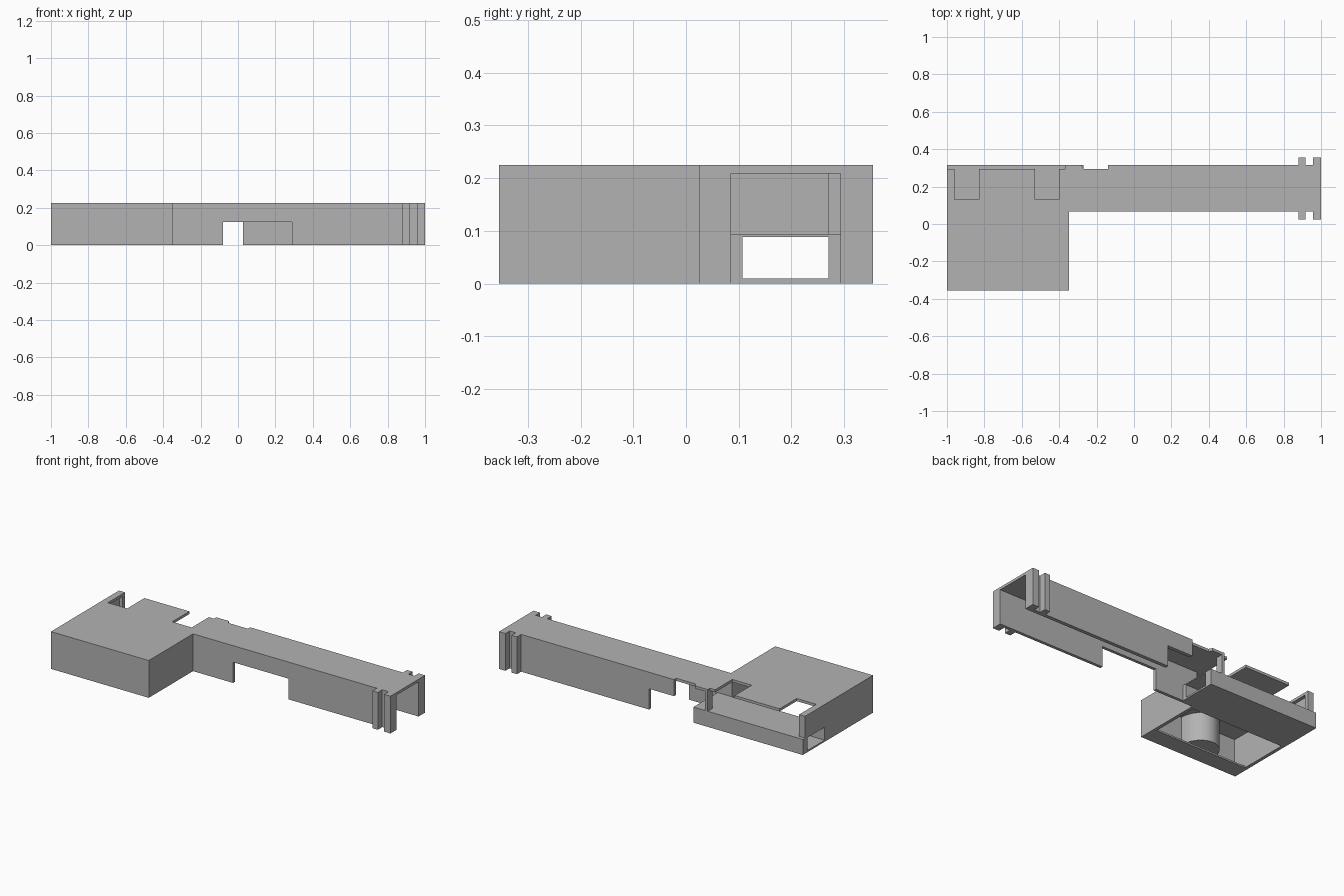
import bpy
import bmesh
import math

cube = bpy.data.objects.get("Cube")
if cube:
    bpy.data.objects.remove(cube, do_unlink=True)

grey = bpy.data.materials.new("plain grey")
grey.use_nodes = True
colour = (0.45, 0.45, 0.45, 1)
grey.diffuse_color = colour
grey.node_tree.nodes["Principled BSDF"].inputs["Base Color"].default_value = colour


def prism(name, outline, z0, z1):
    """Extrude an outline in the ground plane from z0 to z1."""
    bm = bmesh.new()
    face = bm.faces.new([bm.verts.new((x, y, z0)) for x, y in outline])
    ext = bmesh.ops.extrude_face_region(bm, geom=[face])
    for v in ext["geom"]:
        if isinstance(v, bmesh.types.BMVert):
            v.co.z = z1
    bmesh.ops.recalc_face_normals(bm, faces=bm.faces)
    mesh = bpy.data.meshes.new(name)
    bm.to_mesh(mesh)
    bm.free()
    mesh.materials.append(grey)
    obj = bpy.data.objects.new(name, mesh)
    bpy.context.collection.objects.link(obj)
    return obj


def box(name, x0, x1, y0, y1, z0, z1):
    return prism(name, [(x0, y0), (x1, y0), (x1, y1), (x0, y1)], z0, z1)


TOP, ROOF = 0.225, 0.209
FRONT, BACK = -0.355, 0.315
ARM_FRONT, ARM_IN, BACK_IN = 0.067, 0.085, 0.293
NECK, SLEEVE_END = -0.347, -0.27
CUT = 0.125

# Roof plate with the two notches and the shallow recess along the back
prism("roof", [
    (-1, FRONT), (NECK, FRONT), (NECK, ARM_FRONT), (1, ARM_FRONT), (1, BACK),
    (-0.14, BACK), (-0.14, BACK_IN), (SLEEVE_END, BACK_IN), (-0.28, BACK),
    (-0.365, BACK), (-0.365, BACK_IN), (-0.4, BACK_IN), (-0.4, 0.13),
    (-0.53, 0.13), (-0.53, BACK_IN), (-0.83, BACK_IN), (-0.83, 0.13),
    (-0.96, 0.13), (-0.96, BACK_IN), (-1, BACK_IN)], ROOF, TOP)

# Wide body walls and the strip of floor at the front
box("body_front_wall", -1, NECK, FRONT, -0.335, 0, ROOF)
box("body_left_wall", -0.367, NECK, -0.335, ARM_IN, 0, ROOF)
box("body_front_floor", -0.98, -0.367, -0.335, -0.25, 0, 0.01)

# Right wall with the sleeve window
box("body_right_wall", -1, -0.98, -0.335, 0.107, 0, ROOF)
box("window_header", -1, -0.98, 0.107, BACK_IN, 0.088, ROOF)
box("corner_post", -0.98, -0.96, 0.27, BACK_IN, 0.094, ROOF)

# Low hollow sleeve running along the back
box("sleeve_floor", -1, SLEEVE_END, ARM_IN, BACK, 0, 0.01)
box("sleeve_floor_lip", -0.98, -0.367, 0.05, ARM_IN, 0, 0.01)
box("sleeve_front_wall", -0.98, SLEEVE_END, ARM_IN, 0.107, 0.01, 0.088)
box("sleeve_back_wall", -1, SLEEVE_END, 0.27, BACK, 0.01, 0.088)
box("sleeve_deck", -0.98, SLEEVE_END, ARM_IN, BACK, 0.088, 0.094)
box("sleeve_deck_end", -1, -0.98, BACK_IN, BACK, 0.088, 0.094)
box("neck_post", -0.365, NECK, 0.27, BACK, 0.094, ROOF)

# Rounded boss inside the body, against the front wall
arc = [(-0.72 + 0.11 * math.cos(math.pi * i / 24),
        -0.335 + 0.13 * math.sin(math.pi * i / 24)) for i in range(25)]
boss = prism("inner_round_boss", arc, 0.04, ROOF)
bpy.context.view_layer.objects.active = boss
boss.select_set(True)
bpy.ops.object.shade_smooth_by_angle(angle=math.radians(30))

# Arm side walls, each with a cutaway along the lower edge
box("arm_front_wall_inner", NECK, -0.08, ARM_FRONT, ARM_IN, 0, ROOF)
box("arm_front_wall_bridge", -0.08, 0.29, ARM_FRONT, ARM_IN, CUT, ROOF)
box("arm_front_wall_outer", 0.29, 1, ARM_FRONT, ARM_IN, 0, ROOF)
box("arm_back_wall_bridge", -0.14, 0.027, BACK_IN, BACK, CUT, ROOF)
box("arm_back_wall_outer", 0.027, 1, BACK_IN, BACK, 0, ROOF)

# Paired full height ribs at the open end of the arm
for place, x0, x1 in (("inner", 0.88, 0.916), ("outer", 0.957, 1)):
    box(place + "_front_rib", x0, x1, 0.025, ARM_FRONT, 0, TOP)
    box(place + "_back_rib", x0, x1, BACK, 0.355, 0, TOP)
